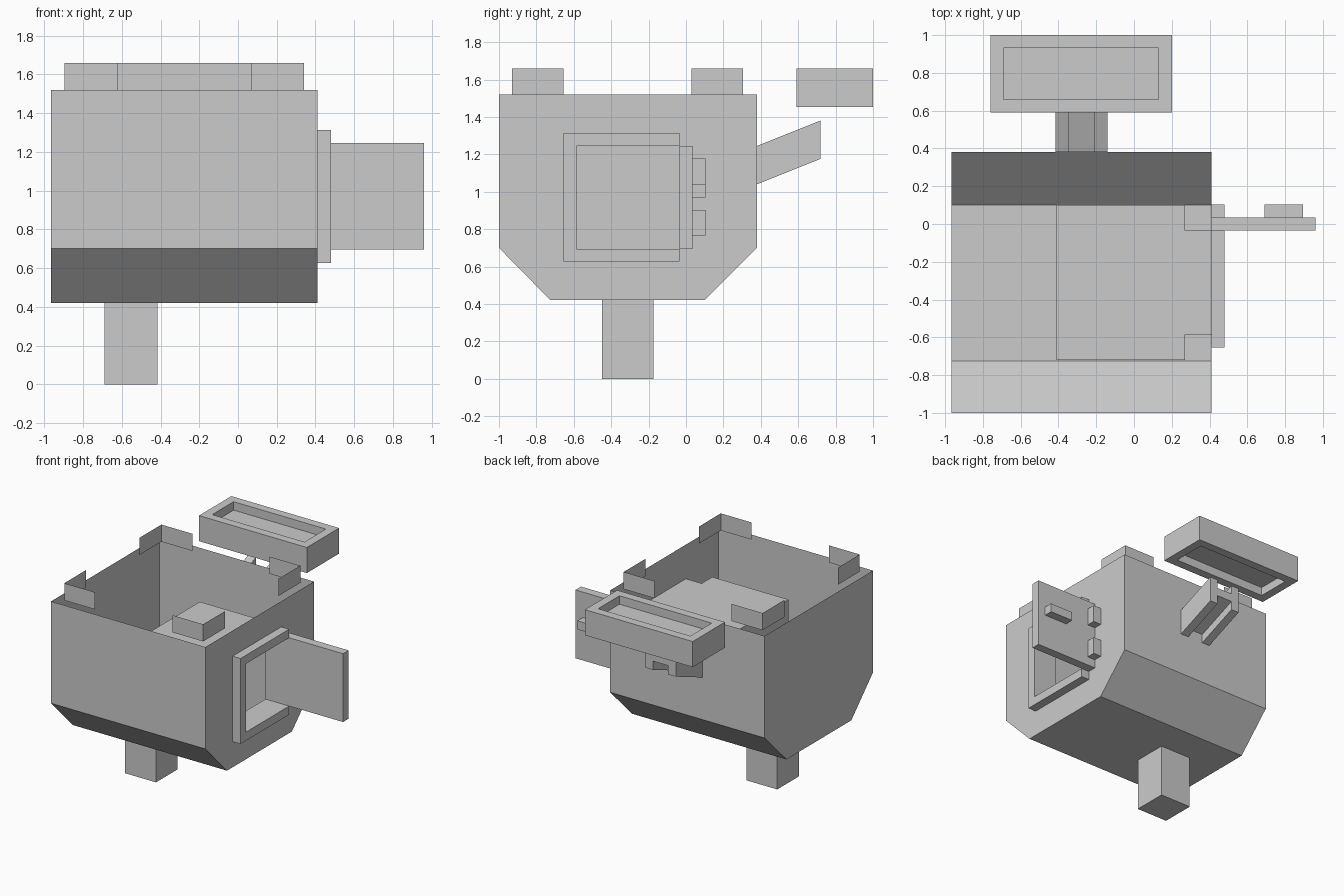
import bpy, bmesh

if "Cube" in bpy.data.objects:
    bpy.data.objects.remove(bpy.data.objects["Cube"])

# Door opening limits, shared by tub wall, inner chamber, tunnel and frame
Y0, Y1, Z0, Z1 = -0.585, -0.035, 0.695, 1.245


def finish(name, bm):
    bmesh.ops.recalc_face_normals(bm, faces=bm.faces)
    mesh = bpy.data.meshes.new(name)
    bm.to_mesh(mesh)
    bm.free()
    obj = bpy.data.objects.new(name, mesh)
    bpy.context.collection.objects.link(obj)
    return obj


def add_box(bm, x, y, z, shear=0.0):
    """Box from ranges; shear raises z along +y."""
    v = [bm.verts.new((a, b, c + shear * (b - y[0]))) for a in x for b in y for c in z]
    for q in ((0, 1, 3, 2), (4, 6, 7, 5), (0, 4, 5, 1), (2, 3, 7, 6), (0, 2, 6, 4), (1, 5, 7, 3)):
        bm.faces.new([v[i] for i in q])


def boxes(name, *parts, shear=0.0):
    bm = bmesh.new()
    for p in parts:
        add_box(bm, *p, shear=shear)
    return finish(name, bm)


def cut_opening(bm, x):
    """Cut the door opening out of the wall lying at the given x."""
    for co, no in (((0, Y0, 0), (0, 1, 0)), ((0, Y1, 0), (0, 1, 0)),
                   ((0, 0, Z0), (0, 0, 1)), ((0, 0, Z1), (0, 0, 1))):
        wall = [f for f in bm.faces if all(abs(v.co.x - x) < 1e-4 for v in f.verts)]
        geom = wall + list({e for f in wall for e in f.edges}) + list({v for f in wall for v in f.verts})
        bmesh.ops.bisect_plane(bm, geom=geom, plane_co=co, plane_no=no)
    hole = []
    for f in bm.faces:
        c = f.calc_center_median()
        if (all(abs(v.co.x - x) < 1e-4 for v in f.verts)
                and Y0 < c.y < Y1 and Z0 < c.z < Z1
                and max(v.co.z for v in f.verts) < Z1 + 1e-3):
            hole.append(f)
    bmesh.ops.delete(bm, geom=hole, context='FACES')


# Open-topped tub: six-point profile extruded along x
profile = [(-1, 1.52), (-1, 0.70), (-0.725, 0.42), (0.10, 0.42), (0.38, 0.70), (0.38, 1.52)]
bm = bmesh.new()
left = [bm.verts.new((-0.965, y, z)) for y, z in profile]
right = [bm.verts.new((0.41, y, z)) for y, z in profile]
bm.faces.new(left)
bm.faces.new(right)
for i in range(len(profile) - 1):
    bm.faces.new((left[i], left[i + 1], right[i + 1], right[i]))
cut_opening(bm, 0.41)
finish("tub_body", bm)

# Inner chamber standing on the tub floor, open toward the door
bm = bmesh.new()
add_box(bm, (-0.41, 0.27), (-0.72, 0.10), (0.42, Z1))
cut_opening(bm, 0.27)
finish("inner_chamber", bm)

# Tunnel joining chamber and door frame
bm = bmesh.new()
ring = [(Y0, Z0), (Y1, Z0), (Y1, Z1), (Y0, Z1)]
loops = [[bm.verts.new((x, y, z)) for y, z in ring] for x in (0.27, 0.41)]
for i in range(4):
    j = (i + 1) % 4
    bm.faces.new((loops[0][i], loops[0][j], loops[1][j], loops[1][i]))
finish("door_tunnel", bm)

# Three-sided door frame
fx, t = (0.41, 0.48), 0.069
boxes("door_frame",
      (fx, (Y0 - t, Y1), (Z1, Z1 + t)),
      (fx, (Y0 - t, Y1), (Z0 - t, Z0)),
      (fx, (Y0 - t, Y0), (Z0, Z1)))

# Open door, hinges and handle
boxes("door", ((0.41, 0.96), (-0.035, 0.035), (Z0, Z1)))
for i, z in enumerate((0.765, 1.04)):
    boxes(f"door_hinge_{i + 1}", (fx, (0.035, 0.104), (z, z + 0.138)))
boxes("door_handle", ((0.69, 0.895), (0.035, 0.104), (0.97, 1.04)))

# Drain leg
boxes("drain_leg", ((-0.69, -0.415), (-0.45, -0.175), (0, 0.42)))

# L-shaped sheet brackets inside each rim corner
for name, x, y, sx, sy in (("front_left", -0.896, -0.93, 1, 1), ("front_right", 0.341, -0.93, -1, 1),
                           ("back_left", -0.896, 0.305, 1, -1), ("back_right", 0.341, 0.305, -1, -1)):
    bm = bmesh.new()
    path = [(x + sx * 0.275, y), (x, y), (x, y + sy * 0.275)]
    lo, hi = ([bm.verts.new((a, b, z)) for a, b in path] for z in (1.52, 1.658))
    for i in range(2):
        bm.faces.new((lo[i], lo[i + 1], hi[i + 1], hi[i]))
    finish(f"rim_bracket_{name}", bm)

# Hopper tray: rim walls with a raised floor
tz = (1.452, 1.658)
boxes("hopper_tray",
      ((-0.76, 0.20), (0.59, 0.659), tz),
      ((-0.76, 0.20), (0.931, 1.0), tz),
      ((-0.76, -0.691), (0.659, 0.931), tz),
      ((0.131, 0.20), (0.659, 0.931), tz),
      ((-0.691, 0.131), (0.659, 0.931), (1.52, 1.59)))

# Sloped chute: two side rails with a floor between
cy = (0.38, 0.72)
boxes("feed_chute",
      ((-0.415, -0.346), cy, (1.04, 1.245)),
      ((-0.21, -0.14), cy, (1.04, 1.245)),
      ((-0.346, -0.21), cy, (1.11, 1.175)), shear=0.4)
